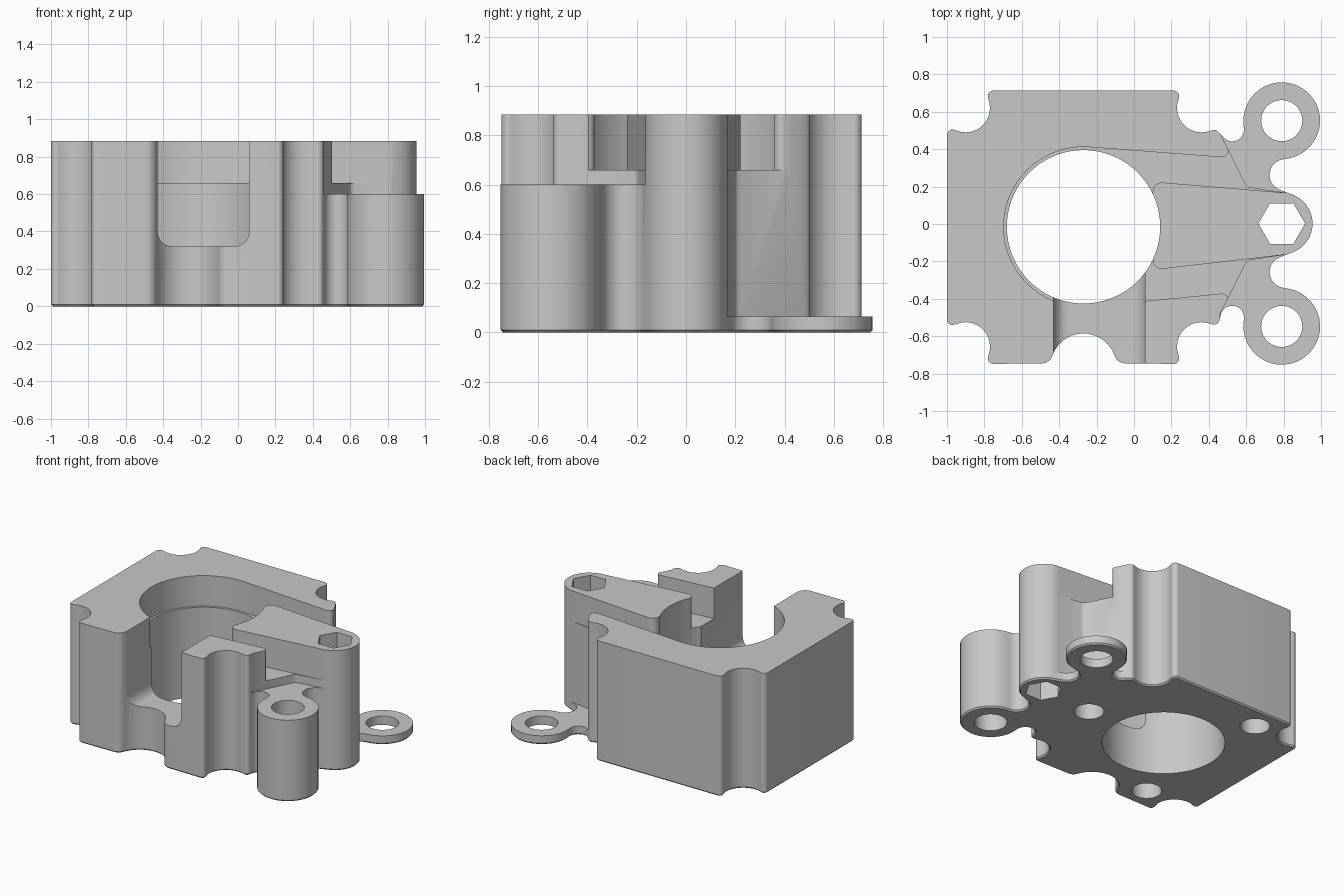
import bpy
import bmesh
import math
from mathutils import Vector

cube = bpy.data.objects.get("Cube")
if cube:
    bpy.data.objects.remove(cube, do_unlink=True)

grey = bpy.data.materials.new("light grey plastic")
grey.use_nodes = True
colour = (0.58, 0.58, 0.58, 1)
grey.diffuse_color = colour
grey.node_tree.nodes["Principled BSDF"].inputs["Base Color"].default_value = colour

TOP = 0.885
OVER = 1.2
BORE = (-0.27, -0.015)
BLOCK_MID, EAR_MID = -0.0175, 0.0025


def belt(circles, inset=0):
    """Counterclockwise outline wrapped round circles (x, y, r); negative r is concave."""
    n = len(circles)
    normals = []
    for i, (x, y, r) in enumerate(circles):
        x2, y2, r2 = circles[(i + 1) % n]
        d = Vector((x2 - x, y2 - y))
        k = max(-1, min(1, (r - r2) / d.length))
        d.normalize()
        normals.append(d * k + Vector((d.y, -d.x)) * math.sqrt(1 - k * k))
    points = []
    for i, (x, y, r) in enumerate(circles):
        if r == 0:
            points.append((x, y))
            continue
        start, end = (math.atan2(v.y, v.x) for v in (normals[i - 1], normals[i]))
        turn = 1 if r > 0 else -1
        sweep = (turn * (end - start)) % math.tau
        steps = max(1, math.ceil(sweep / math.radians(5 if abs(r) > 0.3 else 10)))
        for j in range(steps + 1):
            a = start + turn * sweep * j / steps
            points.append((x + (r - inset) * math.cos(a), y + (r - inset) * math.sin(a)))
    return points


def ngon(centre, r, sides):
    return [(centre[0] + r * math.cos(math.tau * i / sides),
             centre[1] + r * math.sin(math.tau * i / sides)) for i in range(sides)]


def solid(name, layers, along_y=False):
    """Closed solid through matching outlines, each given as (points, height)."""
    bm = bmesh.new()
    rings = [[bm.verts.new((u, h, v) if along_y else (u, v, h)) for u, v in points]
             for points, h in layers]
    for low, high in zip(rings, rings[1:]):
        for i in range(len(low)):
            bm.faces.new((low[i - 1], low[i], high[i], high[i - 1]))
    bm.faces.new(rings[0][::-1])
    bm.faces.new(rings[-1])
    if along_y:
        bmesh.ops.reverse_faces(bm, faces=bm.faces[:])
    mesh = bpy.data.meshes.new(name)
    bm.to_mesh(mesh)
    bm.free()
    mesh.materials.append(grey)
    obj = bpy.data.objects.new(name, mesh)
    bpy.context.collection.objects.link(obj)
    return obj


def cut(name, points, low, high, along_y=False):
    cutter = solid(name, [(points, low), (points, high)], along_y)
    mod = body.modifiers.new("cut", 'BOOLEAN')
    mod.operation = 'DIFFERENCE'
    mod.solver = 'EXACT'
    mod.object = cutter
    bpy.context.view_layer.objects.active = body
    bpy.ops.object.modifier_apply(modifier=mod.name)
    bpy.data.objects.remove(cutter, do_unlink=True)


def flip(circles, mid):
    return [(x, 2 * mid - y, r) for x, y, r in reversed(circles)]


# Outline: scalloped block corners, two ears and the middle boss
corner_right = [(0.428, 0.473, 0.03), (0.36, 0.62, -0.13), (0.212, 0.683, 0.03)]
corner_left = [(-0.752, 0.683, 0.03), (-0.9, 0.62, -0.13), (-0.97, 0.475, 0.03)]
ear = [(0.81, 0.262, -0.085), (0.79, 0.5525, 0.205), (0.525, 0.505, -0.063)]
front_notch = [(-0.493, -0.685, 0.06), (-0.27, -0.76, -0.175), (-0.047, -0.685, 0.06)]
outline = (flip(corner_left, BLOCK_MID) + front_notch + flip(corner_right, BLOCK_MID)
           + flip(ear, EAR_MID) + [(0.79, EAR_MID, 0.165)] + ear
           + corner_right + corner_left)

# Body with a small chamfer round the underside
body = solid("mount_body", [(belt(outline, 0.01), 0), (belt(outline), 0.01), (belt(outline), TOP)])

# Ears: the back one is a thin tab, the front one a tall post
ear_clear = [(0.46, 0.485, 0), (0.63, 0.235, 0.04), (0.80, 0.169, 0),
             (1.1, 0.169, 0), (1.1, 0.9, 0), (0.46, 0.9, 0)]
cut("back_ear_cutter", belt(ear_clear), 0.065, OVER)
cut("front_ear_cutter", belt(flip(ear_clear, 0.0015)), 0.6, OVER)

# Upper recess: wider bore opening into slots on both sides of the arm
recess = [(0.95, 0.168, 0), (0.95, 0.44, 0), (0.482, 0.44, 0), (0.47, 0.392, -0.035),
          (*BORE, 0.427),
          (0.47, -0.407, -0.035), (0.474, -0.47, 0), (0.95, -0.47, 0), (0.95, -0.165, 0),
          (0.80, -0.165, 0), (0.15, -0.19, -0.05), (0.15, 0.172, -0.05), (0.80, 0.168, 0)]
cut("recess_cutter", belt(recess), 0.66, OVER)

# Main bore
cut("bore_cutter", ngon(BORE, 0.41, 96), -0.2, OVER)

# Front opening with rounded lower corners
opening = [(-0.35, 0.4, 0.08), (-0.02, 0.4, 0.08), (0.06, OVER, 0), (-0.43, OVER, 0)]
cut("opening_cutter", belt(opening), -0.9, -0.1, along_y=True)

# Ear holes and hexagonal socket
for side in (1, -1):
    cut("ear_hole_cutter", ngon((0.79, EAR_MID + side * 0.55), 0.11, 40), -0.2, OVER)
cut("hex_cutter", ngon((0.79, EAR_MID), 0.125, 6), -0.2, OVER)

# Blind holes in the underside
for deg in (0, 120, 240):
    a = math.radians(deg)
    centre = (BORE[0] + 0.65 * math.cos(a), BORE[1] + 0.65 * math.sin(a))
    cut("blind_hole_cutter", ngon(centre, 0.1, 36), -0.2, 0.3)

bpy.ops.object.select_all(action='DESELECT')
body.select_set(True)
bpy.context.view_layer.objects.active = body
bpy.ops.object.shade_smooth_by_angle(angle=math.radians(30))
